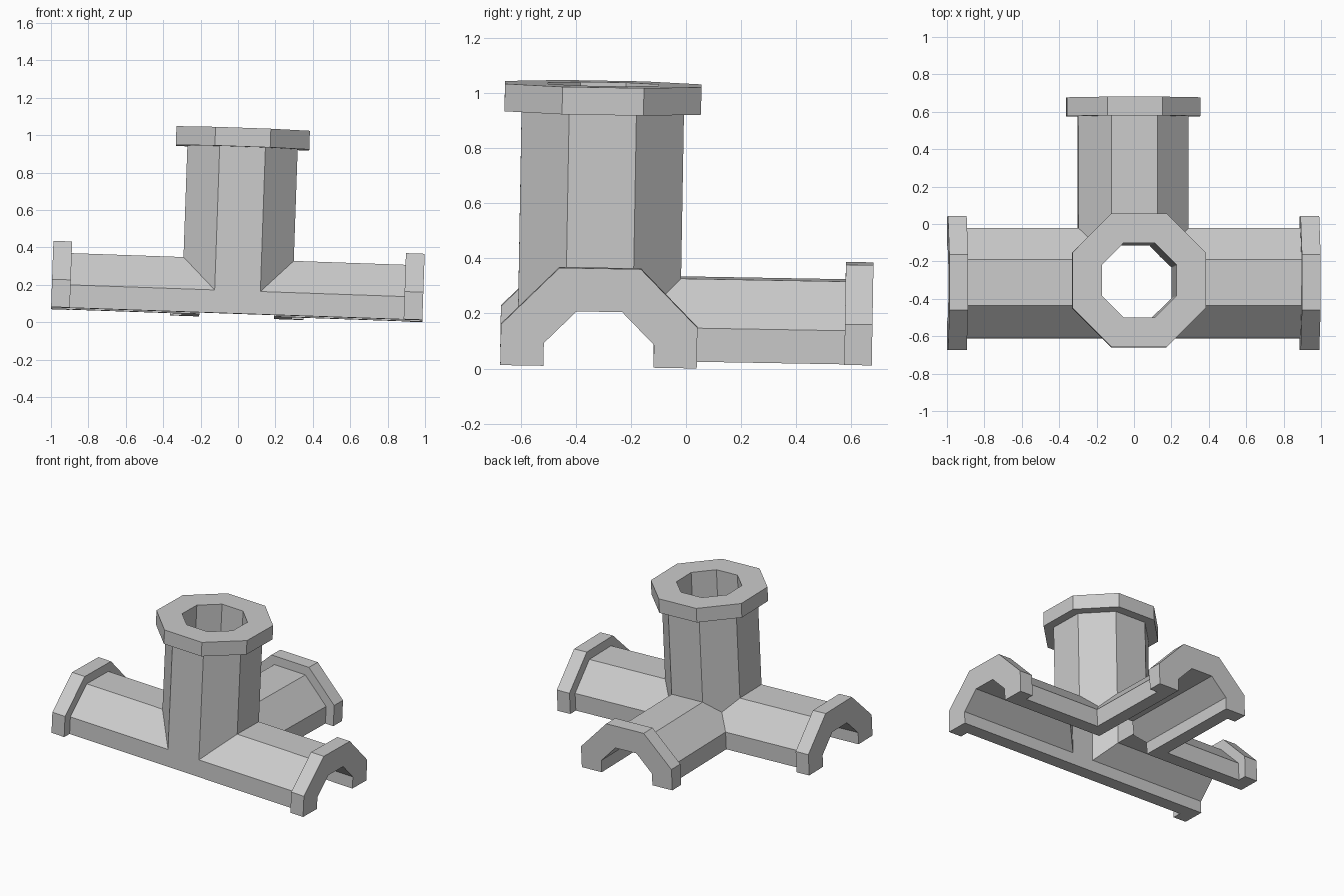
import bpy
import bmesh
from math import cos, sin, tan, pi, radians
from mathutils import Matrix

cube = bpy.data.objects.get("Cube")
if cube:
    bpy.data.objects.remove(cube, do_unlink=True)

# Main sizes: flat-to-centre radii of the octagons and reach of each arm
BORE, PIPE, FLANGE = 0.20, 0.295, 0.357
REACH, RIM = 0.993, 0.10
TILT = (Matrix.Translation((-0.007, -0.318, 0.041))
        @ Matrix.Rotation(radians(2), 4, 'Y') @ Matrix.Rotation(radians(-1), 4, 'X'))

grey = bpy.data.materials.new("plain_grey")
grey.use_nodes = True
colour = (0.6, 0.6, 0.6, 1)
grey.diffuse_color = colour
grey.node_tree.nodes["Principled BSDF"].inputs["Base Color"].default_value = colour


def octagon(r):
    c = r / cos(pi / 8)
    return [(c * cos(pi / 8 + i * pi / 4), c * sin(pi / 8 + i * pi / 4)) for i in range(8)]


def half_octagon(r):
    k = r * tan(pi / 8)
    return [(r, 0), (r, k), (k, r), (-k, r), (-r, k), (-r, 0)]


def place(axis, s, p):
    """Point p of a section at distance s along the named axis."""
    a, b = p
    return {'X': (s, a, b), 'Y': (a, s, b), 'Z': (a, b, s)}[axis]


def finish(name, bm):
    bmesh.ops.recalc_face_normals(bm, faces=bm.faces[:])
    mesh = bpy.data.meshes.new(name)
    bm.to_mesh(mesh)
    bm.free()
    mesh.materials.append(grey)
    obj = bpy.data.objects.new(name, mesh)
    bpy.context.scene.collection.objects.link(obj)
    obj.matrix_world = TILT
    return obj


def prism(name, section, axis, start, end):
    bm = bmesh.new()
    low, high = [[bm.verts.new(place(axis, s, p)) for p in section] for s in (start, end)]
    n = len(section)
    bm.faces.new(low)
    bm.faces.new(high)
    for i in range(n):
        j = (i + 1) % n
        bm.faces.new((low[i], low[j], high[j], high[i]))
    return finish(name, bm)


def ring(name, section, axis, start, end, closed):
    """Collar with the bore cut through it; open ones stop at the ground plane."""
    bm = bmesh.new()
    loops = [[bm.verts.new(place(axis, s, p)) for p in section(r)]
             for s, r in ((start, BORE), (start, FLANGE), (end, FLANGE), (end, BORE))]
    n = len(loops[0])
    for i in range(n if closed else n - 1):
        j = (i + 1) % n
        for k in range(4):
            a, b = loops[k], loops[(k + 1) % 4]
            bm.faces.new((a[i], a[j], b[j], b[i]))
    if not closed:
        for i in (0, n - 1):
            bm.faces.new([loop[i] for loop in loops])
    return finish(name, bm)


def combine(target, other, operation):
    mod = target.modifiers.new("combine", 'BOOLEAN')
    mod.operation = operation
    mod.solver = 'EXACT'
    mod.object = other
    bpy.context.view_layer.update()
    graph = bpy.context.evaluated_depsgraph_get()
    mesh = bpy.data.meshes.new_from_object(target.evaluated_get(graph))
    target.modifiers.clear()
    target.data = mesh
    bpy.data.objects.remove(other, do_unlink=True)


# Solid outer shape: long run, side branch and upright
inner_end = REACH - RIM
body = prism("pipe_junction", half_octagon(PIPE), 'X', -inner_end, inner_end)
combine(body, prism("branch", half_octagon(PIPE), 'Y', 0, inner_end), 'UNION')
combine(body, prism("upright", octagon(PIPE), 'Z', 0.05, inner_end), 'UNION')

# Bore running through all three
bore = prism("bore", octagon(BORE), 'X', -1.2, 1.2)
combine(bore, prism("branch_bore", octagon(BORE), 'Y', 0, 1.2), 'UNION')
combine(bore, prism("upright_bore", octagon(BORE), 'Z', 0, 1.2), 'UNION')
combine(body, bore, 'DIFFERENCE')

# Merge flush faces left by the joins
bm = bmesh.new()
bm.from_mesh(body.data)
bmesh.ops.remove_doubles(bm, verts=bm.verts[:], dist=0.0002)
bmesh.ops.dissolve_limit(bm, angle_limit=radians(0.5), verts=bm.verts[:], edges=bm.edges[:])
bm.to_mesh(body.data)
bm.free()

# Collars on the open ends
ring("left_flange", half_octagon, 'X', inner_end, REACH, False)
ring("right_flange", half_octagon, 'X', -REACH, -inner_end, False)
ring("back_flange", half_octagon, 'Y', inner_end, REACH, False)
ring("top_flange", octagon, 'Z', inner_end, REACH, True)
